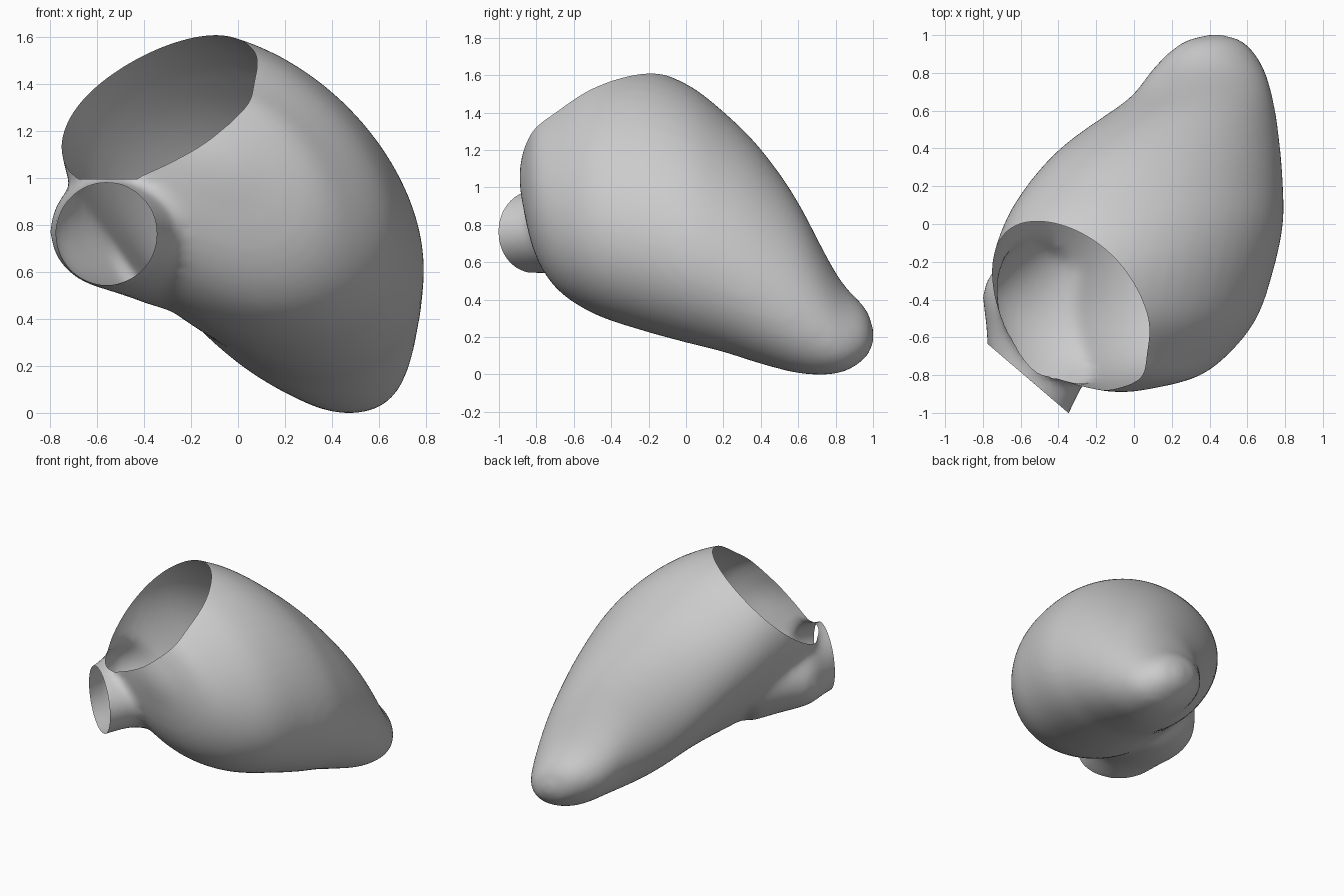
import bpy, bmesh
from math import sin, cos, pi, exp
from mathutils import Vector

if "Cube" in bpy.data.objects:
    bpy.data.objects.remove(bpy.data.objects["Cube"])

SEG = 48


def spline(rows, steps):
    # Catmull-Rom interpolation of parameter rows
    out = []
    n = len(rows)
    for i in range(n - 1):
        p = [rows[max(0, min(n - 1, i + k))] for k in (-1, 0, 1, 2)]
        for s in range(steps):
            t = s / steps
            out.append([0.5 * (2 * b + (c - a) * t + (2 * a - 5 * b + 4 * c - d) * t * t
                               + (3 * b - a - 3 * c + d) * t ** 3) for a, b, c, d in zip(*p)])
    out.append(rows[-1])
    return out


def loft(bm, rings):
    # closed skin over a list of rings
    vs = [[bm.verts.new(p) for p in r] for r in rings]
    for a, b in zip(vs, vs[1:]):
        for j in range(SEG):
            k = (j + 1) % SEG
            bm.faces.new((a[j], a[k], b[k], b[j]))
    bm.faces.new(vs[0][::-1])
    bm.faces.new(vs[-1])


def dent(t, y):
    # hollow along the lower left flank, and a waist above the tip
    low = .17 * max(0, cos(t - 3.95)) ** 3 * exp(-((y - .12) / .42) ** 2)
    waist = .10 * max(0, cos(t - 2.7)) ** 2 * exp(-((y - .7) / .1) ** 2)
    return 1 - low - waist


bm = bmesh.new()

# pouch body: y, left x, right x, bottom z, top z
sections = [
    (1.005, .40, .46, .18, .24), (.96, .25, .59, .09, .36), (.82, .09, .69, .01, .52),
    (.62, -.11, .745, .005, .90), (.4, -.41, .775, .055, 1.21), (.2, -.6, .79, .115, 1.41),
    (0, -.72, .79, .165, 1.56), (-.24, -.775, .74, .235, 1.64), (-.5, -.73, .65, .33, 1.61),
    (-.7, -.57, .49, .47, 1.47), (-.82, -.42, .31, .68, 1.36), (-.89, -.14, .0, 1.0, 1.12)]
skew = -.32
rings = []
for y, x0, x1, z0, z1 in spline(sections, 4):
    ring = []
    for j in range(SEG):
        t = 2 * pi * j / SEG
        k = dent(t, y)
        ring.append(((x0 + x1) / 2 + (x1 - x0) / 2 * cos(t) * k, y,
                     (z0 + z1) / 2 + (z1 - z0) / 2 * sin(t + skew) * k))
    rings.append(ring)
loft(bm, rings)

# short spout: centre x, y, z, half width, half height
spout = [(-.28, -.27, .86, .36, .42), (-.40, -.44, .82, .39, .33), (-.52, -.58, .785, .365, .255),
         (-.548, -.74, .77, .31, .225), (-.57, -.89, .765, .265, .22)]
side = Vector((.76, -.65, 0))
loft(bm, [[Vector((x, y, z)) + side * (w * cos(t)) + Vector((0, 0, h * sin(t)))
           for t in (2 * pi * j / SEG for j in range(SEG))]
          for x, y, z, w, h in spline(spout, 4)])
bmesh.ops.recalc_face_normals(bm, faces=bm.faces)
me = bpy.data.meshes.new("pouch_shell")
bm.to_mesh(me)
bm.free()
shell = bpy.data.objects.new("pouch_shell", me)
bpy.context.collection.objects.link(shell)

# fuse both parts and soften the joint
rm = shell.modifiers.new("fuse", 'REMESH')
rm.mode = 'VOXEL'
rm.voxel_size = .025
sm = shell.modifiers.new("soften", 'SMOOTH')
sm.factor = .5
sm.iterations = 16
dg = bpy.context.evaluated_depsgraph_get()
fused = bpy.data.meshes.new_from_object(shell.evaluated_get(dg))
shell.modifiers.clear()
shell.data = fused

# cut the large mouth and the spout end open
mouth_c, mouth_n = Vector((-.335, -.455, 1.288)), Vector((-.49, -.46, .74))
low_c, up = Vector((0, 0, 1.0)), Vector((0, 0, 1))
end_c, end_n = Vector((-.535, -.84, .765)), Vector((-.65, -.76, 0))
bm = bmesh.new()
bm.from_mesh(fused)
for c, n in ((mouth_c, mouth_n), (low_c, up), (end_c, end_n)):
    bmesh.ops.bisect_plane(bm, geom=bm.verts[:] + bm.edges[:] + bm.faces[:],
                           plane_co=c, plane_no=n, dist=1e-5)
gone = []
for f in bm.faces:
    m = f.calc_center_median()
    if (m.z > low_c.z and (m - mouth_c).dot(mouth_n) > 0) or (m - end_c).dot(end_n) > 0:
        gone.append(f)
bmesh.ops.delete(bm, geom=gone, context='FACES')
bmesh.ops.remove_doubles(bm, verts=bm.verts, dist=.002)
bm.to_mesh(fused)
bm.free()
fused.name = "pouch_shell"
for p in fused.polygons:
    p.use_smooth = True
# rest on the floor
low = min(v.co.z for v in fused.vertices)
for v in fused.vertices:
    v.co.z -= low
